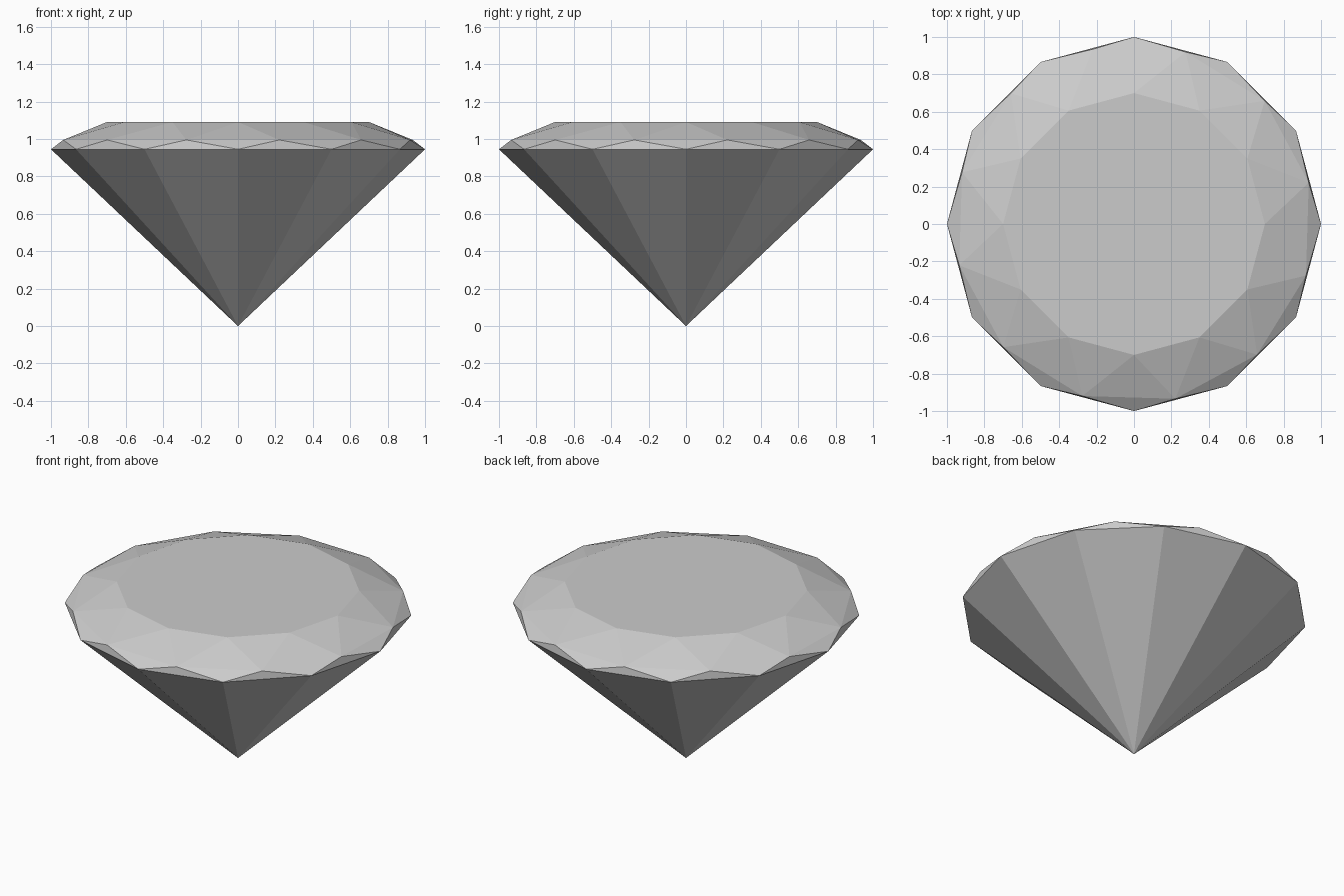
import bpy, bmesh
from math import radians, cos, sin

if "Cube" in bpy.data.objects:
    bpy.data.objects.remove(bpy.data.objects["Cube"])

N = 12
bm = bmesh.new()

def ring(radius, z, start=0.0):
    return [bm.verts.new((radius * cos(radians(start + 360 * i / N)),
                          radius * sin(radians(start + 360 * i / N)), z)) for i in range(N)]

# Rings of the cut stone: tip, widest edge, crown points, flat table
tip = bm.verts.new((0, 0, 0))
girdle = ring(1.0, 0.945)
crown = ring(0.96, 0.995, 13.3)
table = ring(0.70, 1.091)

bm.faces.new(table)
for i in range(N):
    j = (i + 1) % N
    bm.faces.new((tip, girdle[j], girdle[i]))             # lower facets
    bm.faces.new((girdle[i], girdle[j], crown[i]))        # edge facets
    bm.faces.new((crown[i], girdle[j], crown[j]))         # crown lower facets
    bm.faces.new((crown[i], crown[j], table[j]))          # crown main facets
    bm.faces.new((table[i], crown[i], table[j]))          # table-side facets
bmesh.ops.recalc_face_normals(bm, faces=bm.faces[:])

mesh = bpy.data.meshes.new("cut_gem")
bm.to_mesh(mesh)
bm.free()
bpy.context.collection.objects.link(bpy.data.objects.new("cut_gem", mesh))
